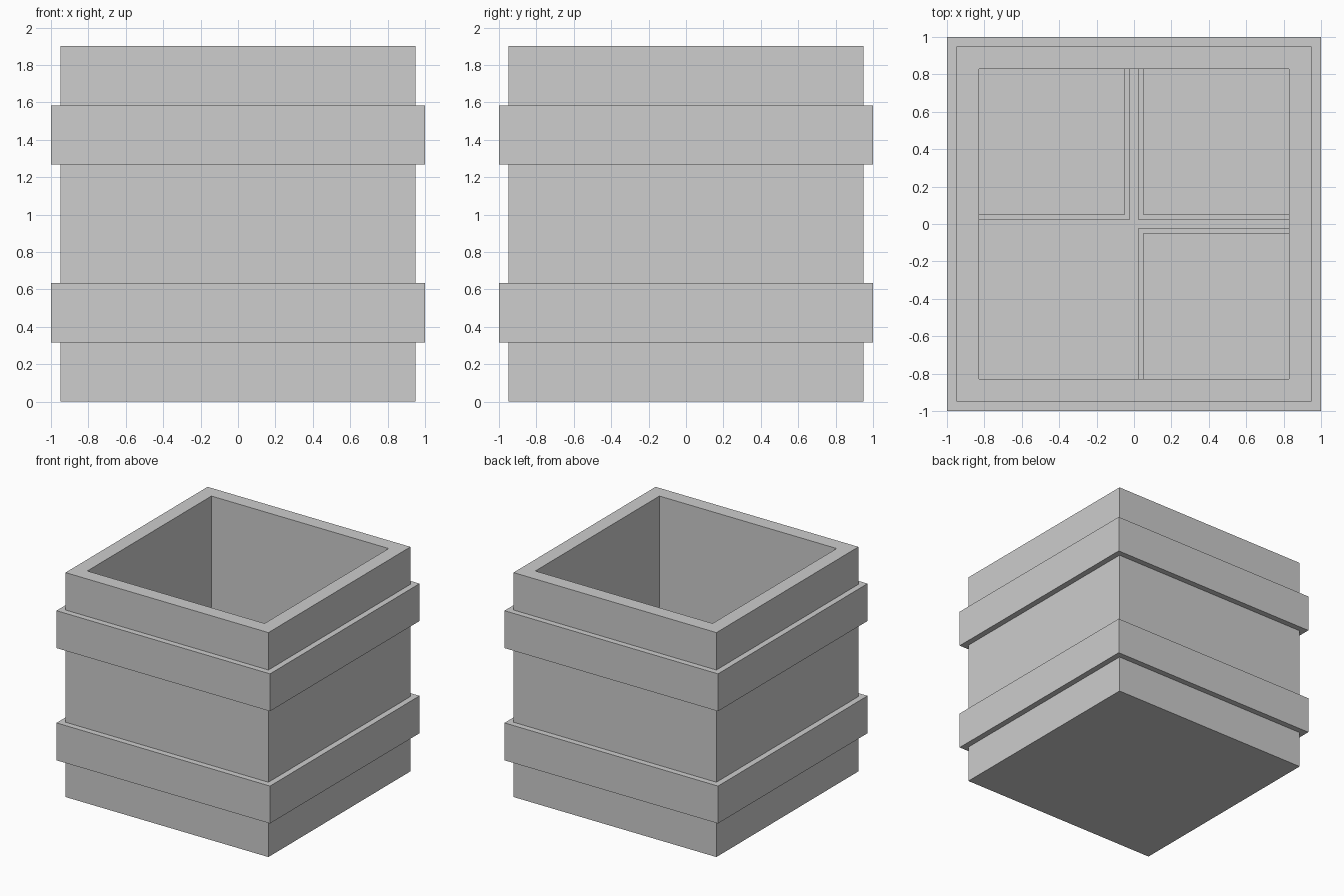
import bpy
import bmesh

cube = bpy.data.objects.get("Cube")
if cube:
    bpy.data.objects.remove(cube, do_unlink=True)

HEIGHT = 1.9
OUTER, INNER, BAND = 0.95, 0.83, 1.0
FLOOR, STEP = 0.07, 0.025

# Single plain grey material
grey = bpy.data.materials.new("light grey")
grey.use_nodes = True
colour = (0.61, 0.61, 0.61, 1)
grey.diffuse_color = colour
grey.node_tree.nodes["Principled BSDF"].inputs["Base Color"].default_value = colour


def finish(name, bm):
    bmesh.ops.recalc_face_normals(bm, faces=bm.faces)
    mesh = bpy.data.meshes.new(name)
    bm.to_mesh(mesh)
    bm.free()
    mesh.materials.append(grey)
    obj = bpy.data.objects.new(name, mesh)
    bpy.context.collection.objects.link(obj)
    return obj


def square_loft(name, profile, closed=False):
    """Join square rings given as (half width, z); cap the ends unless closed."""
    bm = bmesh.new()
    rings = [[bm.verts.new((sx * r, sy * r, z))
              for sx, sy in ((-1, -1), (1, -1), (1, 1), (-1, 1))]
             for r, z in profile]
    pairs = list(zip(rings, rings[1:]))
    if closed:
        pairs.append((rings[-1], rings[0]))
    else:
        bm.faces.new(rings[0])
        bm.faces.new(rings[-1])
    for a, b in pairs:
        for i in range(4):
            j = (i + 1) % 4
            bm.faces.new((a[i], a[j], b[j], b[i]))
    return finish(name, bm)


def floor_layer(name, w, z):
    """Cross-shaped floor layer with the front right-hand quarter filled in."""
    n = INNER
    outline = [(-n, -n), (w, -n), (w, -w), (n, -w), (n, w),
               (w, w), (w, n), (-w, n), (-w, w), (-n, w)]
    bm = bmesh.new()
    base = bm.faces.new([bm.verts.new((x, y, z)) for x, y in outline])
    top = bmesh.ops.extrude_face_region(bm, geom=[base])["geom"]
    bmesh.ops.translate(bm, vec=(0, 0, STEP),
                        verts=[v for v in top if isinstance(v, bmesh.types.BMVert)])
    return finish(name, bm)


# Open box with thick walls
square_loft("box_body", [(OUTER, 0), (OUTER, HEIGHT), (INNER, HEIGHT), (INNER, FLOOR)])

# Two raised bands, each a sixth of the height
sixth = HEIGHT / 6
for name, low in (("lower_band", sixth), ("upper_band", 4 * sixth)):
    high = low + sixth
    square_loft(name, [(OUTER, low), (BAND, low), (BAND, high), (OUTER, high)], closed=True)

# Stepped floor inside the box
floor_layer("floor_lower_step", 2 * STEP, FLOOR)
floor_layer("floor_upper_step", STEP, FLOOR + STEP)
